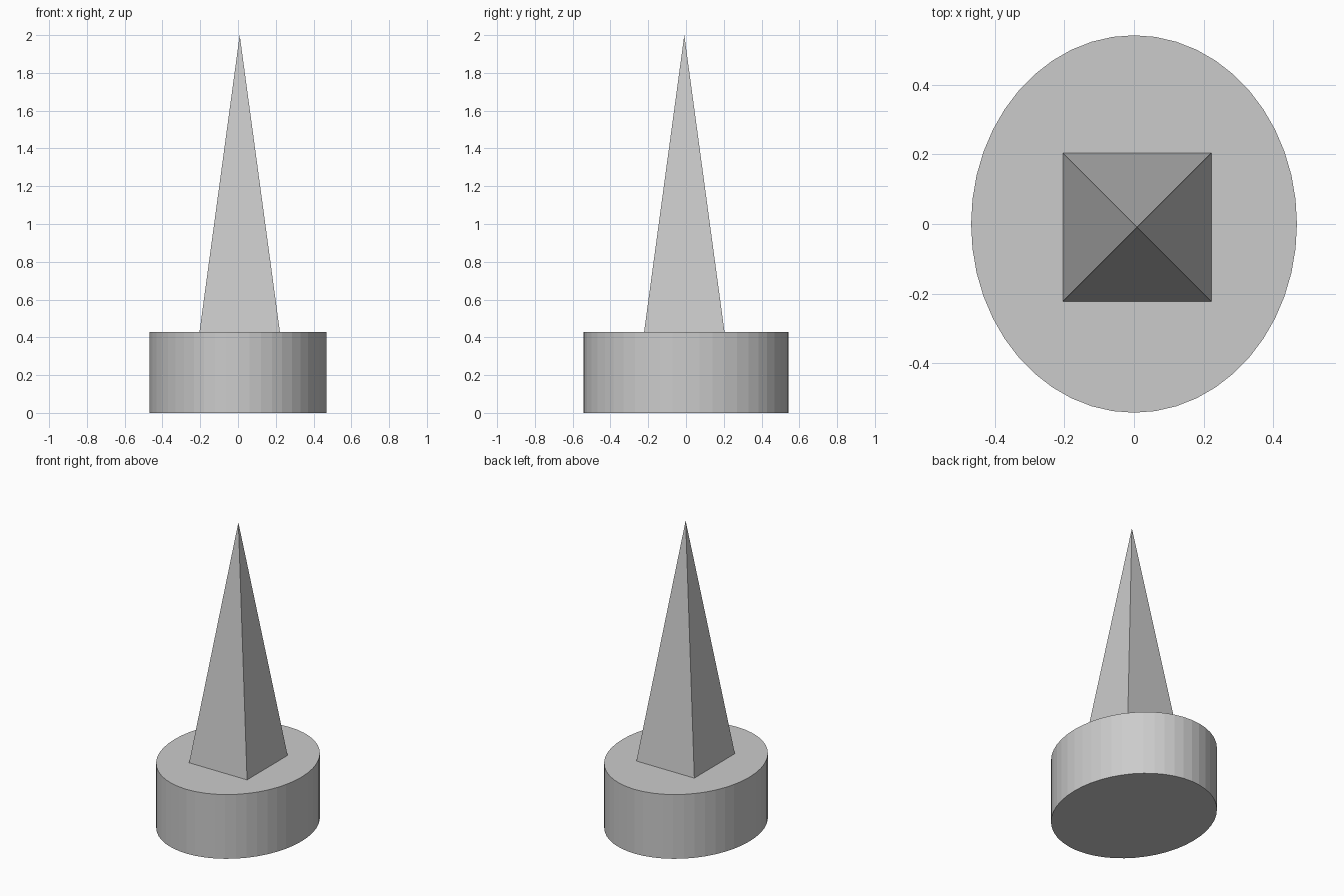
import bpy
import math

if "Cube" in bpy.data.objects:
    bpy.data.objects.remove(bpy.data.objects["Cube"])

TOP = 0.427   # height of the base
TIP = 2.0     # height of the apex

# Oval base drum
bpy.ops.mesh.primitive_cylinder_add(vertices=48, radius=1, depth=TOP, location=(0, 0, TOP / 2))
base = bpy.context.object
base.name = "oval_base"
base.scale = (0.468, 0.542, 1)
bpy.ops.object.transform_apply(location=False, rotation=False, scale=True)

# Four-sided spire, set slightly off centre
half = 0.213
bpy.ops.mesh.primitive_cone_add(vertices=4, radius1=half * math.sqrt(2), radius2=0,
                                depth=TIP - TOP, location=(0.009, -0.009, (TIP + TOP) / 2),
                                rotation=(0, 0, math.radians(45)))
spire = bpy.context.object
spire.name = "spire"
